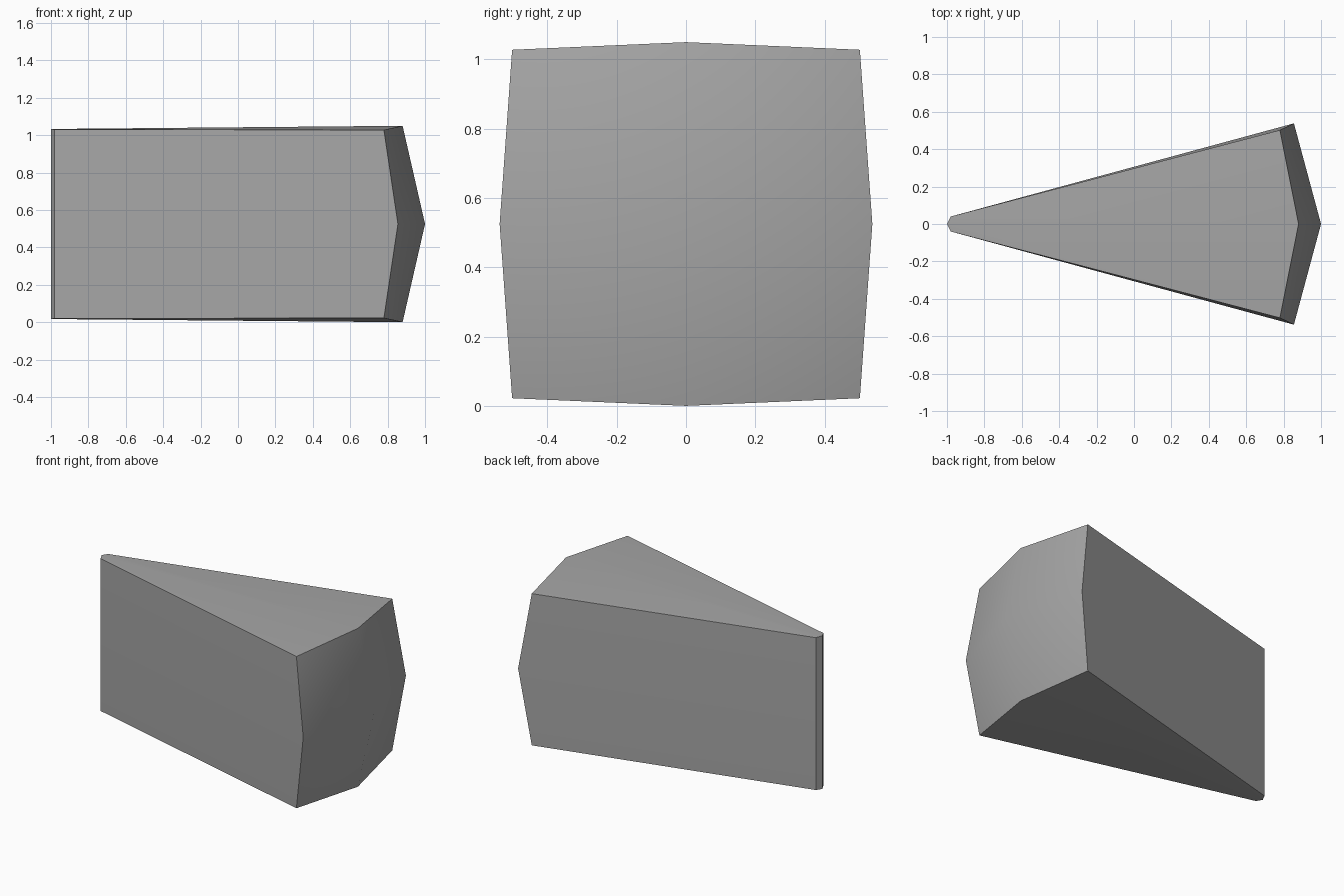
import bpy, bmesh, math

cube = bpy.data.objects.get("Cube")
if cube:
    bpy.data.objects.remove(cube, do_unlink=True)

MID = 0.525  # mid height

# Single grey stone colour
grey = bpy.data.materials.new("stone_grey")
grey.use_nodes = True
colour = (0.38, 0.38, 0.38, 1)
grey.diffuse_color = colour
grey.node_tree.nodes["Principled BSDF"].inputs["Base Color"].default_value = colour


def end_cap(bm, corner, side, top, centre):
    """Ring of eight points around a centre; each point is x, half width, half height."""
    quarters = [(1, 1), (-1, 1), (-1, -1), (1, -1)]
    between = [top, side, top, side]
    signs = [(1, 1), (-1, 1), (1, -1), (1, 1)]
    ring = []
    for (sy, sz), mid, (my, mz) in zip(quarters, between, signs):
        for (x, y, z), a, b in ((corner, sy, sz), (mid, my, mz)):
            ring.append(bm.verts.new((x, a * y, MID + b * z)))
    hub = bm.verts.new((centre, 0, MID))
    for i in range(0, 8, 2):
        bm.faces.new((ring[i - 1], ring[i], ring[i + 1], hub))
    return ring


# Wedge block: narrow blunt end, wide bulging end, joined by the sides
bm = bmesh.new()
narrow = end_cap(bm, (-0.98, 0.04, 0.505), (-0.98, 0.04, 0), (-1, 0, 0.508), -1)
wide = end_cap(bm, (0.78, 0.502, 0.503), (0.855, 0.538, 0), (0.88, 0, 0.525), 1)
for i in range(8):
    bm.faces.new((narrow[i - 1], narrow[i], wide[i], wide[i - 1]))
bmesh.ops.recalc_face_normals(bm, faces=bm.faces)

mesh = bpy.data.meshes.new("wedge_block")
bm.to_mesh(mesh)
bm.free()
mesh.materials.append(grey)
block = bpy.data.objects.new("wedge_block", mesh)
bpy.context.collection.objects.link(block)

# Smooth the bulging faces, keep the borders sharp
bpy.ops.object.select_all(action='DESELECT')
block.select_set(True)
bpy.context.view_layer.objects.active = block
bpy.ops.object.shade_smooth_by_angle(angle=math.radians(40))
